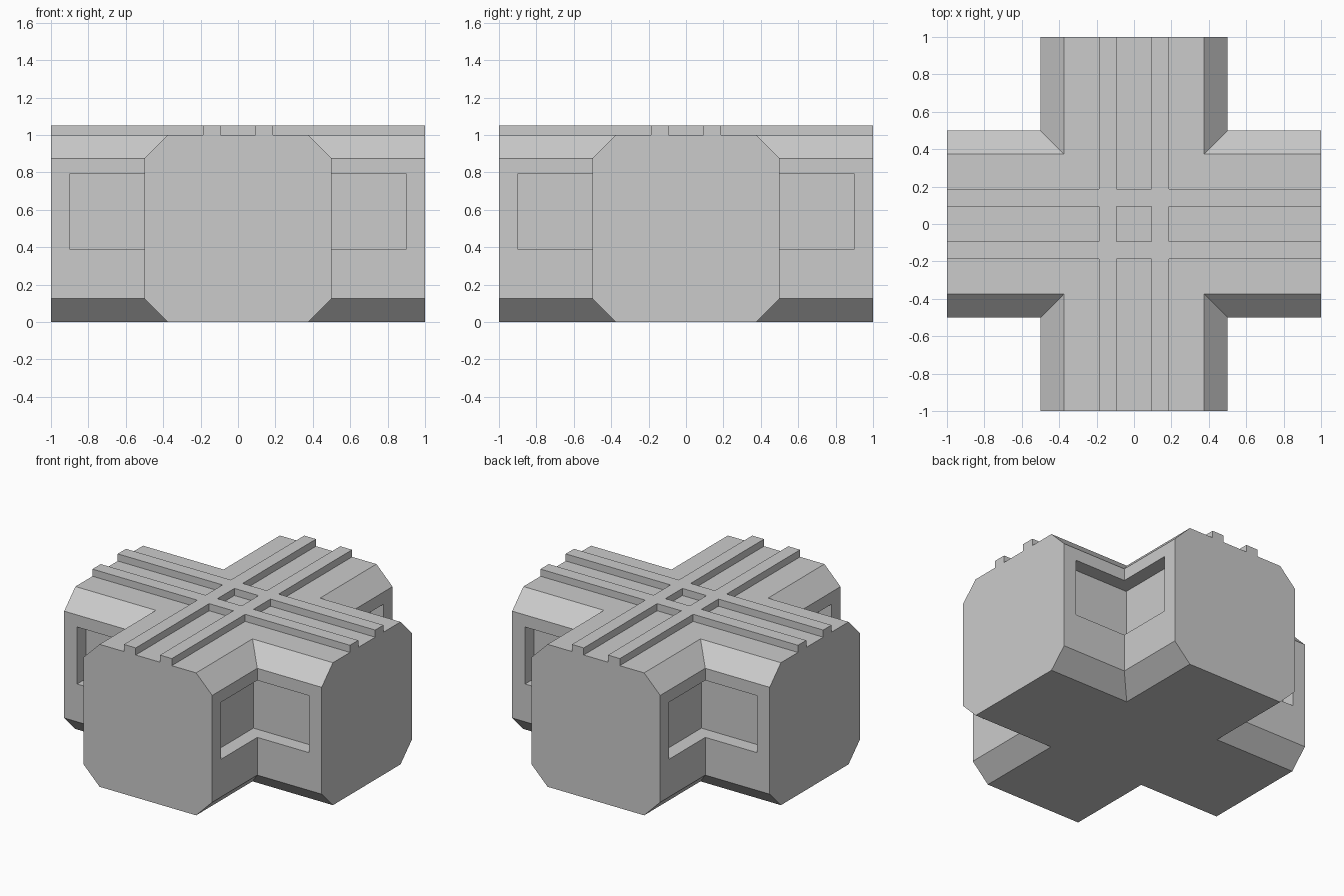
import bpy, bmesh
from mathutils import Matrix
from math import pi

if "Cube" in bpy.data.objects:
    bpy.data.objects.remove(bpy.data.objects["Cube"])


def prism(name, profile, along_x=False):
    """Extrude an (across, z) profile from -1 to 1 along y, or along x."""
    bm = bmesh.new()
    face = bm.faces.new([bm.verts.new((a, -1, z)) for a, z in profile])
    out = bmesh.ops.extrude_face_region(bm, geom=[face])
    moved = [v for v in out["geom"] if isinstance(v, bmesh.types.BMVert)]
    bmesh.ops.translate(bm, verts=moved, vec=(0, 2, 0))
    if along_x:
        bmesh.ops.rotate(bm, verts=bm.verts, matrix=Matrix.Rotation(pi / 2, 3, 'Z'))
        for v in bm.verts:
            v.co.x = round(v.co.x, 4)
            v.co.y = round(v.co.y, 4)
    bmesh.ops.recalc_face_normals(bm, faces=bm.faces)
    return finish(name, bm)


def box(name, centre, size):
    bm = bmesh.new()
    bmesh.ops.create_cube(bm, size=1)
    for v in bm.verts:
        v.co = [c + p * s for c, p, s in zip(centre, v.co, size)]
    return finish(name, bm)


def finish(name, bm):
    mesh = bpy.data.meshes.new(name)
    bm.to_mesh(mesh)
    bm.free()
    obj = bpy.data.objects.new(name, mesh)
    bpy.context.collection.objects.link(obj)
    return obj


def combine(target, tool, operation):
    """Apply an exact boolean and discard the tool object."""
    mod = target.modifiers.new(operation, 'BOOLEAN')
    mod.operation, mod.solver, mod.object = operation, 'EXACT', tool
    bpy.context.view_layer.objects.active = target
    bpy.ops.object.modifier_apply(modifier=mod.name)
    bpy.data.objects.remove(tool, do_unlink=True)


# Crossing octagonal corridors
octagon = [(-.375, 0), (.375, 0), (.5, .125), (.5, .875),
           (.375, 1), (-.375, 1), (-.5, .875), (-.5, .125)]
body = prism("corridor_junction", octagon)
combine(body, prism("cross_arm", octagon, True), 'UNION')

# Recessed panels wrapping each inner corner
for sx in (-1, 1):
    for sy in (-1, 1):
        cutter = box("corner_recess", (sx * .65, sy * .65, .59), (.5, .5, .4))
        cutter.hide_render = True
        combine(body, cutter, 'DIFFERENCE')

# Paired roof rails in both directions, flush with the arm ends
for along_x in (False, True):
    for side in (-1, 1):
        a, b = sorted((side * .094, side * .186))
        rail = prism("roof_rail", [(a, .9), (b, .9), (b, 1.05), (a, 1.05)], along_x)
        combine(body, rail, 'UNION')
